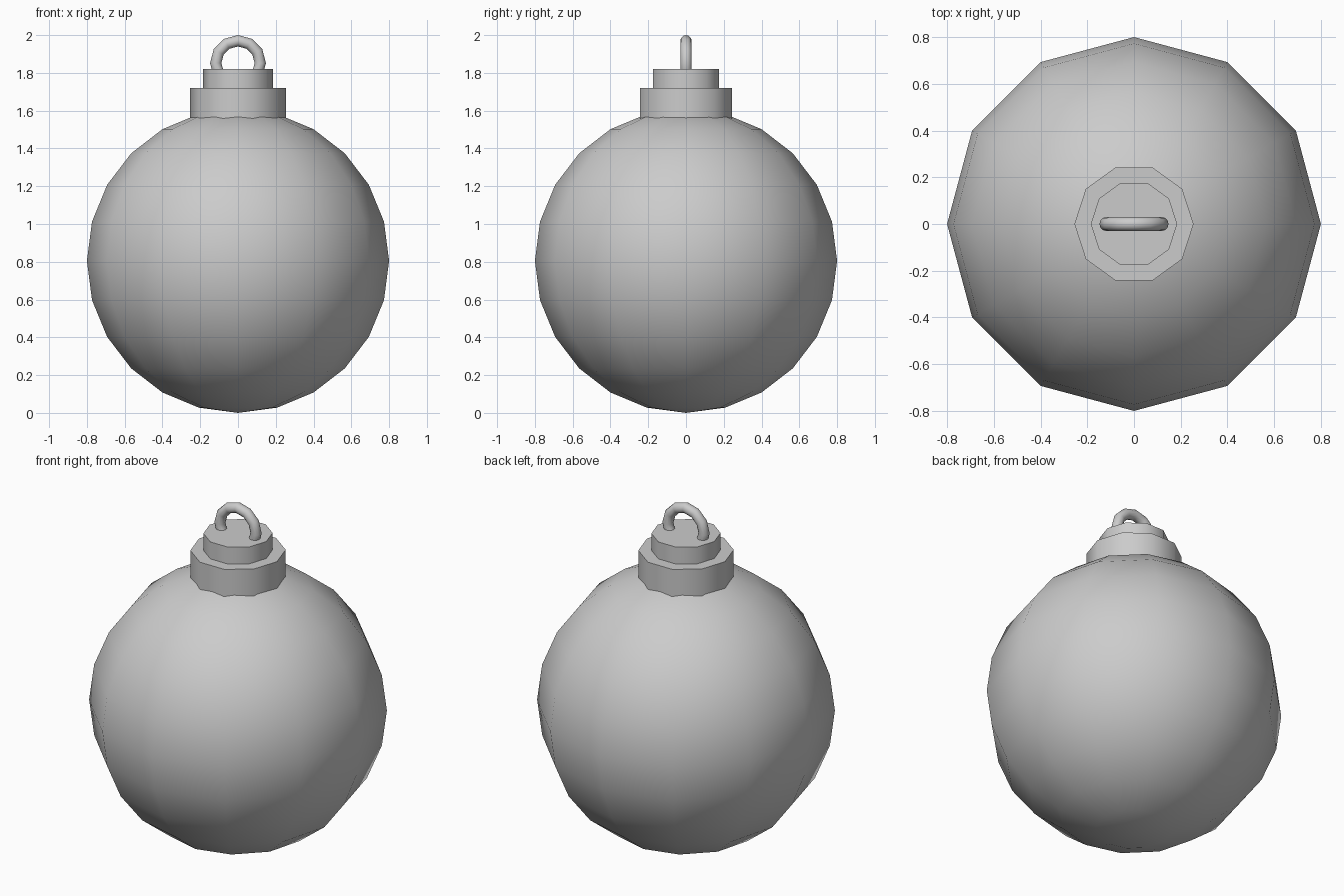
import bpy
import math

cube = bpy.data.objects.get("Cube")
if cube:
    bpy.data.objects.remove(cube, do_unlink=True)

grey = bpy.data.materials.new("light_grey")
grey.use_nodes = True
grey.diffuse_color = (0.6, 0.6, 0.6, 1)
grey.node_tree.nodes["Principled BSDF"].inputs["Base Color"].default_value = (0.6, 0.6, 0.6, 1)


def finish(name, angle):
    """Name, colour and smooth the newest object."""
    obj = bpy.context.object
    obj.name = name
    bpy.ops.object.transform_apply(location=False, rotation=True, scale=True)
    obj.data.materials.append(grey)
    bpy.ops.object.shade_smooth_by_angle(angle=math.radians(angle))
    return obj


def cap_disc(name, radius, bottom, top):
    """Ten-sided disc with a corner on the x axis."""
    bpy.ops.mesh.primitive_cylinder_add(
        vertices=10, radius=radius, depth=top - bottom,
        location=(0, 0, (bottom + top) / 2), rotation=(0, 0, math.pi / 2))
    finish(name, 40)


# Round bauble body
bpy.ops.mesh.primitive_uv_sphere_add(segments=12, ring_count=12, radius=0.8,
                                     location=(0, 0, 0.805))
bpy.context.object.scale.z = 1.006
finish("bauble_body", 60)

# Stepped cap
cap_disc("cap_base", 0.255, 1.5, 1.72)
cap_disc("cap_top", 0.185, 1.7, 1.82)

# Hanging loop, its lower half sunk into the cap
bpy.ops.mesh.primitive_torus_add(major_segments=12, minor_segments=12,
                                 major_radius=0.118, minor_radius=0.03,
                                 location=(0, 0, 1.852),
                                 rotation=(math.pi / 2, 0, 0))
finish("hanging_loop", 80)
